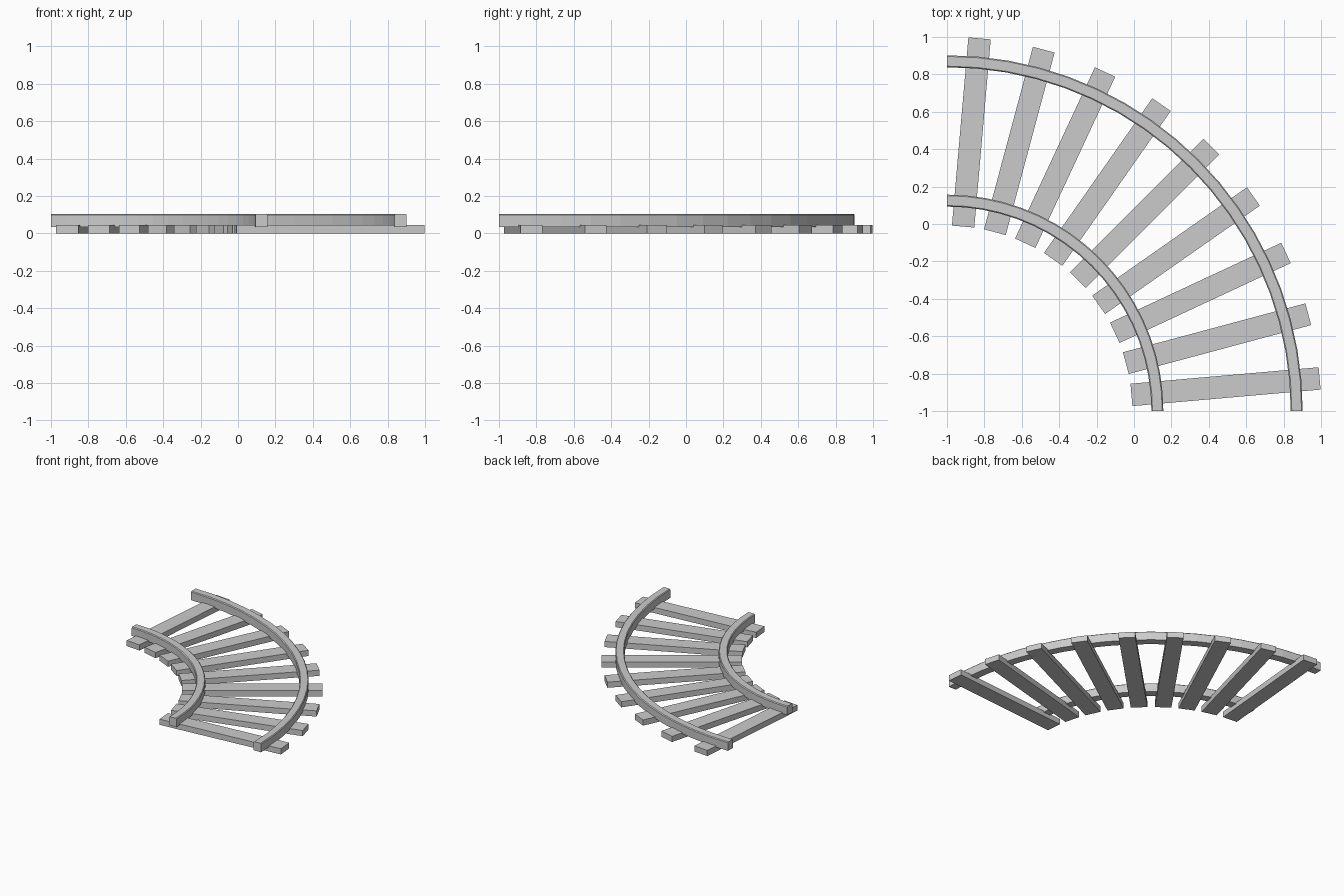
import bpy, bmesh
from math import sin, cos, radians
from mathutils import Matrix, Vector

cube = bpy.data.objects.get("Cube")
if cube:
    bpy.data.objects.remove(cube, do_unlink=True)

CENTRE = Vector((-1, -1, 0))   # centre of the curve
SEGMENTS = 18

grey = bpy.data.materials.new("plain grey")
grey.use_nodes = True
colour = (0.6, 0.6, 0.6, 1)
grey.diffuse_color = colour
grey.node_tree.nodes["Principled BSDF"].inputs["Base Color"].default_value = colour


def finish(name, bm):
    bmesh.ops.recalc_face_normals(bm, faces=bm.faces)
    mesh = bpy.data.meshes.new(name)
    bm.to_mesh(mesh)
    bm.free()
    mesh.materials.append(grey)
    obj = bpy.data.objects.new(name, mesh)
    bpy.context.collection.objects.link(obj)
    return obj


def rail(name, inner, outer, bottom=0.035, top=0.105, c=0.006):
    # chamfered section swept through a quarter turn
    section = [(inner, bottom), (outer, bottom), (outer, top - c),
               (outer - c, top), (inner + c, top), (inner, top - c)]
    bm = bmesh.new()
    rings = []
    for i in range(SEGMENTS + 1):
        a = radians(90 * i / SEGMENTS)
        rings.append([bm.verts.new(CENTRE + Vector((r * cos(a), r * sin(a), z)))
                      for r, z in section])
    n = len(section)
    for p, q in zip(rings, rings[1:]):
        for k in range(n):
            bm.faces.new((p[k], p[(k + 1) % n], q[(k + 1) % n], q[k]))
    bm.faces.new(rings[0])
    bm.faces.new(rings[-1])
    return finish(name, bm)


def sleeper(name, degrees, inner=0.99, outer=2.0, width=0.12, height=0.045):
    # radial plank
    bm = bmesh.new()
    place = (Matrix.Translation(CENTRE) @ Matrix.Rotation(radians(degrees), 4, 'Z')
             @ Matrix.Translation(((inner + outer) / 2, 0, height / 2))
             @ Matrix.Diagonal((outer - inner, width, height, 1)))
    bmesh.ops.create_cube(bm, size=1, matrix=place)
    return finish(name, bm)


rail("inner_rail", 1.093, 1.157)
rail("outer_rail", 1.838, 1.902)
for i in range(9):
    sleeper(f"sleeper_{i + 1}", 5 + 10 * i)
